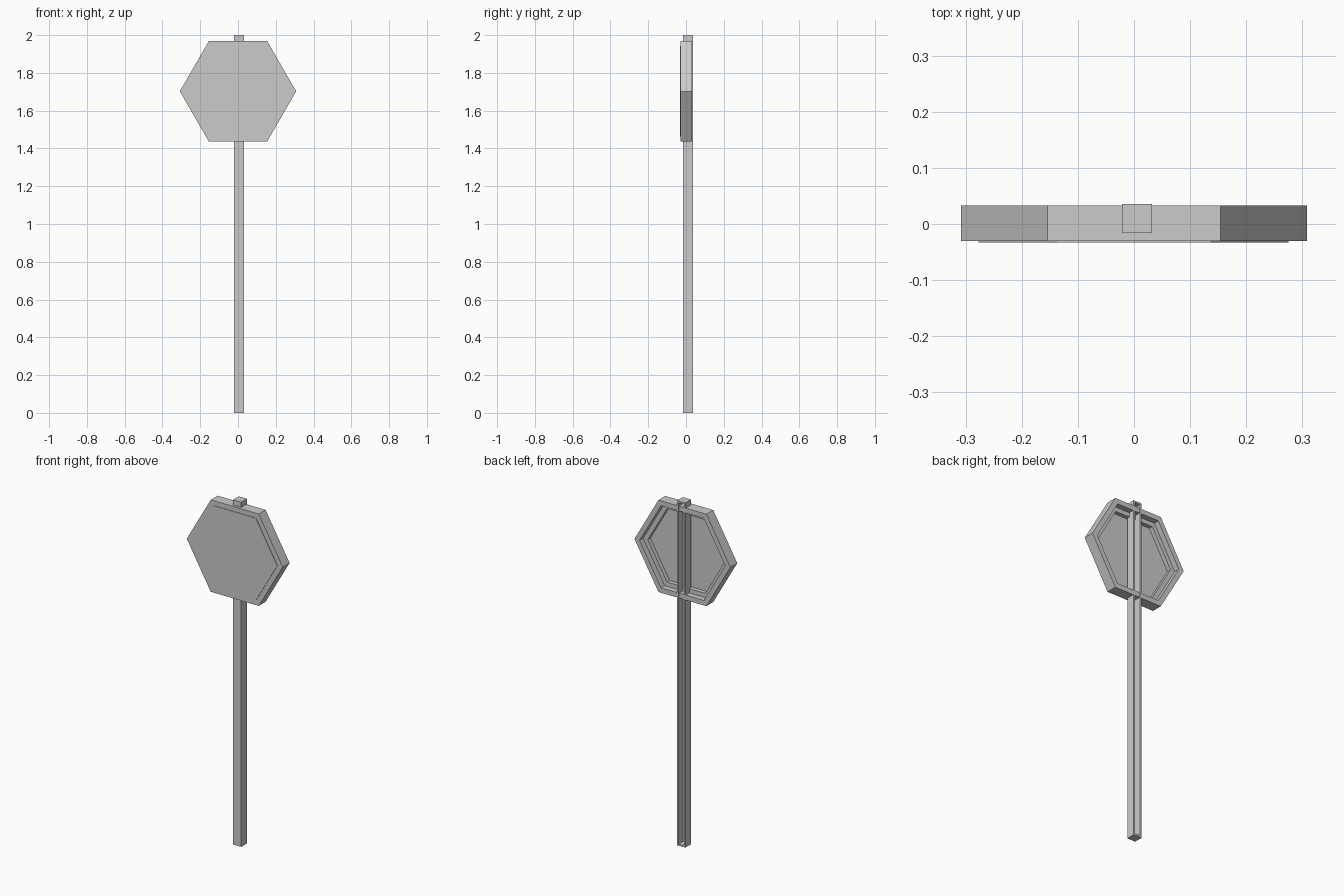
import bpy, bmesh, math

if "Cube" in bpy.data.objects:
    bpy.data.objects.remove(bpy.data.objects["Cube"])


def loft(name, rings, closed=False):
    """Skin matching rings of points; cap the ends or join last to first."""
    bm = bmesh.new()
    loops = [[bm.verts.new(p) for p in ring] for ring in rings]
    pairs = list(zip(loops, loops[1:]))
    if closed:
        pairs.append((loops[-1], loops[0]))
    else:
        bm.faces.new(loops[0])
        bm.faces.new(loops[-1])
    for a, b in pairs:
        n = len(a)
        for i in range(n):
            j = (i + 1) % n
            bm.faces.new((a[i], a[j], b[j], b[i]))
    bmesh.ops.recalc_face_normals(bm, faces=bm.faces[:])
    mesh = bpy.data.meshes.new(name)
    bm.to_mesh(mesh)
    bm.free()
    obj = bpy.data.objects.new(name, mesh)
    bpy.context.collection.objects.link(obj)
    return obj


def hexagon(r, y, cx=0.0, cz=1.7025):
    return [(cx + r * math.cos(k * math.pi / 3), y, cz + r * math.sin(k * math.pi / 3))
            for k in range(6)]


def rect(inset, y):
    x0, x1, z0, z1 = -0.021 + inset, 0.032 - inset, inset, 2.0 - inset
    return [(x0, y, z0), (x1, y, z0), (x1, y, z1), (x0, y, z1)]


# Square post, channelled along its back with closed ends
loft("post", [rect(0, -0.016), rect(0, 0.036), rect(0.01, 0.036), rect(0.01, -0.006)])

# Deep hexagonal frame around the sign
loft("sign_frame", [hexagon(0.308, -0.03), hexagon(0.308, 0.033),
                    hexagon(0.275, 0.033), hexagon(0.275, -0.03)], closed=True)

# Sign panel: slightly proud at the front, recessed tray at the back
loft("sign_panel", [hexagon(0.276, -0.033, -0.001), hexagon(0.276, 0.0, -0.001),
                    hexagon(0.246, 0.0, -0.001), hexagon(0.246, -0.024, -0.001)])
